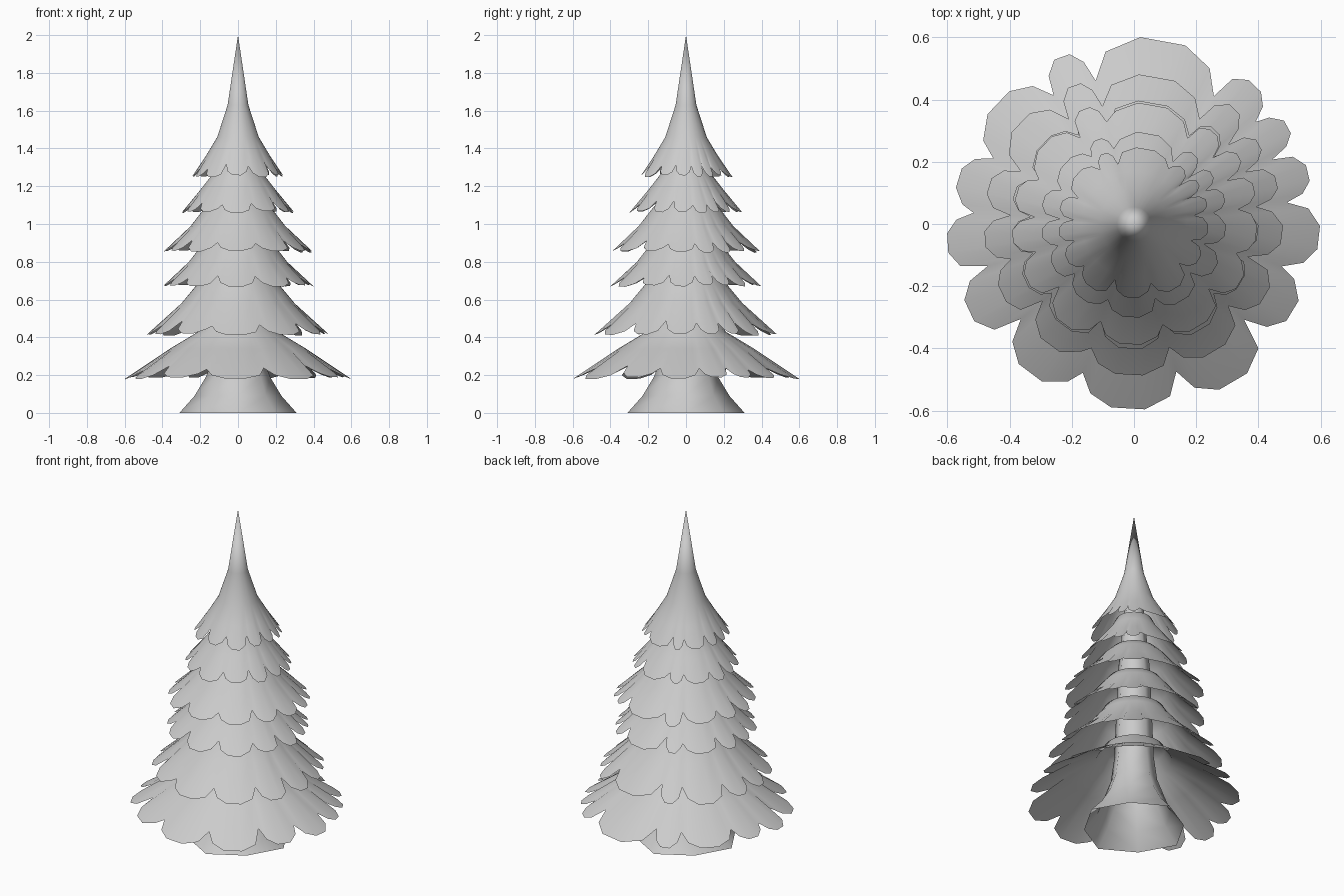
import bpy, bmesh, math, random

cube = bpy.data.objects.get("Cube")
if cube:
    bpy.data.objects.remove(cube)
random.seed(4)

grey = bpy.data.materials.new("plain_grey")
grey.use_nodes = True
colour = (0.6, 0.6, 0.6, 1)
grey.diffuse_color = colour
grey.node_tree.nodes["Principled BSDF"].inputs["Base Color"].default_value = colour


def polar(r, angle, z):
    return (r * math.cos(angle), r * math.sin(angle), z)


def skin(name, rings, tip=None):
    """Join closed rings of points with quads, optionally ending in a point."""
    bm = bmesh.new()
    loops = [[bm.verts.new(p) for p in ring] for ring in rings]
    count = len(loops[0])
    for low, high in zip(loops, loops[1:]):
        for i in range(count):
            j = (i + 1) % count
            bm.faces.new((low[i], low[j], high[j], high[i]))
    if tip:
        top = bm.verts.new(tip)
        for i in range(count):
            bm.faces.new((loops[-1][i], loops[-1][(i + 1) % count], top))
    mesh = bpy.data.meshes.new(name)
    bm.to_mesh(mesh)
    bm.free()
    mesh.materials.append(grey)
    obj = bpy.data.objects.new(name, mesh)
    bpy.context.collection.objects.link(obj)
    bpy.ops.object.select_all(action="DESELECT")
    obj.select_set(True)
    bpy.context.view_layer.objects.active = obj
    bpy.ops.object.shade_smooth_by_angle(angle=math.radians(50))
    return obj


# Hollow trunk with flared roots
trunk_profile = [(0.31, 0), (0.23, 0.09), (0.17, 0.19), (0.13, 0.3), (0.11, 0.45), (0.09, 1), (0.05, 1.45)]
trunk = []
for r, z in trunk_profile:
    root = 0.1 if z < 0.1 else 0
    trunk.append([polar(r * (1 - root * (i % 2)), i * math.tau / 8, z) for i in range(8)])
skin("trunk", trunk)

# Directions of the notches between the leafy lobes, in degrees
NOTCHES = [8, 25, 40, 58, 105, 122, 155, 176, 196, 220, 251, 286, 319, 344]
# Outline of one lobe: place along it, and reach from notch (0) to tip (1)
LOBE = [(0, 0), (0.13, 0.62), (0.34, 0.97), (0.64, 1), (0.88, 0.66)]


def branch_layer(name, profile, tip=None):
    """Skirt of foliage with a ragged hem; the profile runs upwards from the hem."""
    (hem_r, hem_z), (mid_r, mid_z) = profile[:2]
    angles, hem = [], []
    for k, start in enumerate(NOTCHES):
        span = (NOTCHES[(k + 1) % len(NOTCHES)] - start) % 360
        depth = random.uniform(0.13, 0.2)
        size = random.uniform(0.97, 1.01)
        for place, reach in LOBE:
            a = math.radians(start + span * place)
            r = hem_r * (size - depth * (1 - reach))
            slope = (mid_z - hem_z) / (mid_r - hem_r)
            angles.append(a)
            hem.append(polar(r, a, hem_z + slope * (r - hem_r) * 0.8))
    rings = [hem] + [[polar(r, a, z) for a in angles] for r, z in profile[1:]]
    skin(name, rings, tip)


# Foliage layers from the ground up, each closing onto the trunk
branch_layer("branch_layer_1", [(0.6, 0.18), (0.36, 0.34), (0.21, 0.43), (0.17, 0.5), (0.1, 0.53)])
branch_layer("branch_layer_2", [(0.49, 0.41), (0.3, 0.58), (0.2, 0.7), (0.17, 0.75), (0.1, 0.77)])
branch_layer("branch_layer_3", [(0.4, 0.67), (0.26, 0.8), (0.19, 0.89), (0.15, 0.94), (0.09, 0.96)])
branch_layer("branch_layer_4", [(0.4, 0.85), (0.25, 0.99), (0.18, 1.08), (0.13, 1.13), (0.08, 1.15)])
branch_layer("branch_layer_5", [(0.3, 1.06), (0.2, 1.18), (0.13, 1.27), (0.1, 1.33), (0.06, 1.35)])
branch_layer("treetop", [(0.245, 1.25), (0.17, 1.36), (0.11, 1.46), (0.055, 1.63)], tip=(0, 0, 2))
